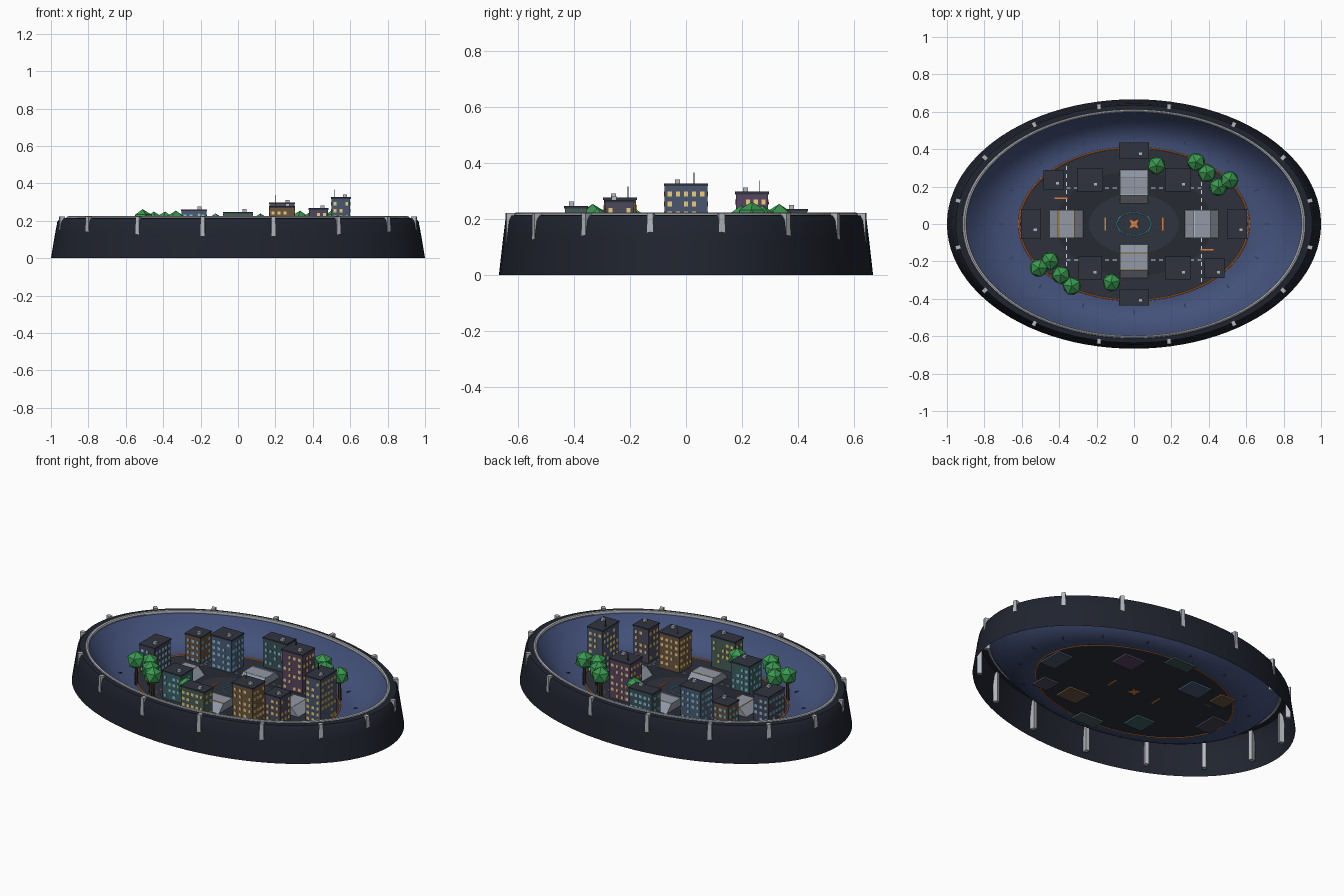
import bpy, bmesh, math, random
from mathutils import Matrix, Vector

if "Cube" in bpy.data.objects:
    bpy.data.objects.remove(bpy.data.objects["Cube"])

random.seed(4)
K = 2 / 3          # every oval is a circle squashed in y
FLOOR = 0.06


def mat(name, hexcode):
    m = bpy.data.materials.new(name)
    c = [int(hexcode[i:i + 2], 16) / 255 for i in (0, 2, 4)]
    m.diffuse_color = [((v + .055) / 1.055) ** 2.4 for v in c] + [1]
    m.use_nodes = True
    m.node_tree.nodes["Principled BSDF"].inputs["Base Color"].default_value = m.diffuse_color
    return m


WALL, BOWL = mat("wall_dark", "20242f"), mat("bowl_blue", "43517a")
DECK, ROAD, PLAZA = mat("deck", "2d313b"), mat("road", "272a33"), mat("plaza", "2f333d")
SILVER, RAMP = mat("silver", "b4b8be"), mat("ramp_grey", "9298a5")
ORANGE, CYAN, WHITE = mat("orange", "e0803c"), mat("cyan", "55bcd8"), mat("white", "dadde2")
YELLOW, WINBLUE, ROOF = mat("window_yellow", "f0cf78"), mat("window_blue", "84c4dc"), mat("roof", "30343f")
LEAF, BARK = mat("leaf", "3a9850"), mat("bark", "3c3028")
TICK, STRIPE = mat("tick", "2e3a5c"), mat("stripe", "c9a050")


def finish(name, bm, material, smooth=False):
    me = bpy.data.meshes.new(name)
    bm.to_mesh(me)
    bm.free()
    ob = bpy.data.objects.new(name, me)
    bpy.context.collection.objects.link(ob)
    me.materials.append(material)
    if smooth:
        bpy.context.view_layer.objects.active = ob
        ob.select_set(True)
        bpy.ops.object.shade_smooth_by_angle(angle=math.radians(40))
        ob.select_set(False)
    return ob


def oval(name, profile, material, closed=False, seg=96):
    """Sweep an (r, z) profile round an oval; r = 0 makes a filled disc."""
    bm = bmesh.new()
    rings = []
    for r, z in profile:
        n = 1 if r == 0 else seg
        rings.append([bm.verts.new((r * math.cos(math.tau * i / seg),
                                    K * r * math.sin(math.tau * i / seg), z)) for i in range(n)])
    pairs = list(zip(rings, rings[1:])) + ([(rings[-1], rings[0])] if closed else [])
    for a, b in pairs:
        for i in range(seg):
            j = (i + 1) % seg
            bm.faces.new([a[i], a[j], b[0]] if len(b) == 1 else [a[i], a[j], b[j], b[i]])
    return finish(name, bm, material, True)


def tube(name, r, z, t, material):
    oval(name, [(r + t * math.cos(math.tau * i / 8), z + t * math.sin(math.tau * i / 8))
                for i in range(8)], material, True)


def boxes(name, items, material):
    """items: (centre, size, turn about z)"""
    bm = bmesh.new()
    for c, s, a in items:
        bmesh.ops.create_cube(bm, size=1, matrix=Matrix.Translation(c) @ Matrix.Rotation(a, 4, 'Z')
                              @ Matrix.Diagonal((*s, 1)))
    return finish(name, bm, material)


def around(n, r, z, size, offset):
    out = []
    for i in range(n):
        t = math.tau * (i + offset) / n
        out.append(((r * math.cos(t), K * r * math.sin(t), z), size,
                    math.atan2(math.sin(t), K * math.cos(t))))
    return out


# Arena shell
oval("outer_wall", [(1, 0), (.99, .06), (.978, .13), (.966, .195), (.953, .212), (.91, .215)], WALL)
oval("bowl", [(.61 + .295 * t / 10, FLOOR + .153 * (t / 10) ** 2.5) for t in range(10, -1, -1)], BOWL)
tube("rim_rail", .907, .212, .012, SILVER)
boxes("wall_ribs", around(16, .959, .127, (.028, .022, .19), .5), SILVER)
boxes("bowl_ticks", around(16, .71, .071, (.022, .006, .008), 0), TICK)

# Floor and markings
oval("deck_floor", [(.615, FLOOR), (0, FLOOR)], DECK)
oval("ring_road", [(.42, FLOOR + .002), (.24, FLOOR + .002)], ROAD)
oval("plaza", [(.24, FLOOR + .001), (0, FLOOR + .001)], PLAZA)
tube("deck_edge_line", .613, .062, .006, ORANGE)
tube("centre_ring", .091, .065, .004, CYAN)

bm = bmesh.new()
star = [bm.verts.new(((.034 if i % 2 else .014) * math.cos(math.tau * i / 8),
                      (.034 if i % 2 else .014) * math.sin(math.tau * i / 8), .056)) for i in range(8)]
face = bm.faces.new(star)
top = bmesh.ops.extrude_face_region(bm, geom=[face])
bmesh.ops.translate(bm, verts=[v for v in top["geom"] if isinstance(v, bmesh.types.BMVert)], vec=(0, 0, .01))
bmesh.ops.recalc_face_normals(bm, faces=bm.faces)
finish("centre_star", bm, ORANGE)

dashes = []
for s in (-1, 1):
    dashes += [((-.35 + .7 * i / 17, s * .192, .063), (.022, .006, .005), 0) for i in range(18)]
    dashes += [((s * .36, -.3 + .6 * i / 14, .063), (.006, .022, .005), 0) for i in range(15)]
boxes("lane_dashes", dashes, WHITE)
boxes("stop_bars", [((s * .155, 0, .062), (.008, .07, .01), 0) for s in (-1, 1)]
      + [((s * .39, -s * .138, .063), (.07, .008, .006), 0) for s in (-1, 1)], ORANGE)

# Four flat-topped ramps
RT = .106
for name, x, y, turn in (("left", -.362, 0, 0), ("right", .362, 0, 0),
                         ("back", 0, .2, math.pi / 2), ("front", 0, -.2, math.pi / 2)):
    bm = bmesh.new()
    prof = [(-.09, .061), (.09, .061), (.045, RT), (-.045, RT)]
    a = [bm.verts.new((u, -.075, z)) for u, z in prof]
    b = [bm.verts.new((u, .075, z)) for u, z in prof]
    bm.faces.new(a)
    bm.faces.new(b[::-1])
    for i in range(4):
        bm.faces.new([a[i], b[i], b[(i + 1) % 4], a[(i + 1) % 4]])
    bmesh.ops.recalc_face_normals(bm, faces=bm.faces)
    place = Matrix.Translation((x, y, 0)) @ Matrix.Rotation(turn, 4, 'Z')
    bm.transform(place)
    finish(name + "_ramp", bm, RAMP)
    boxes(name + "_ramp_stripes", [(place @ Vector((s * .042, 0, RT)), (.005, .148, .004), turn)
                                   for s in (-1, 1)], STRIPE if name in ("left", "front") else WHITE)

# Buildings: x, y, width, depth, top, wall colour, window material, antenna
PLAN = [(0, .392, .155, .08, .232, "3d5257", WINBLUE, 0), (0, -.392, .155, .08, .243, "465e58", YELLOW, 0),
        (-.55, 0, .1, .152, .217, "454356", WINBLUE, 0), (.55, 0, .1, .152, .322, "4a566e", YELLOW, 1),
        (-.43, .237, .1, .1, .213, "67503f", WINBLUE, 0), (.43, -.237, .1, .1, .263, "4c4a5c", YELLOW, 0),
        (-.235, .235, .135, .115, .256, "4a5c76", WINBLUE, 0), (.235, .235, .135, .115, .293, "584562", YELLOW, 1),
        (-.235, -.235, .12, .115, .222, "3c6162", WINBLUE, 0), (.235, -.235, .135, .115, .273, "6c5640", YELLOW, 1)]
for n, (x, y, w, d, top, col, win, mast) in enumerate(PLAN, 1):
    tag = f"building_{n}"
    boxes(tag + "_body", [((x, y, (.05 + top) / 2), (w, d, top - .05), 0)], mat(tag + "_wall", col))
    boxes(tag + "_roof", [((x, y, top), (w + .006, d + .006, .009), 0)], ROOF)
    ax, ay = x + w * .22, y - d * .2
    boxes(tag + "_vent", [((ax, ay, top + .011), (.022, .018, .016), 0)], SILVER)
    if mast:
        boxes(tag + "_antenna", [((x - .035, y + .028, top + .022), (.003, .003, .044), 0)], ROOF)
    panes = []
    for i in range(int((top - .1) / .036) + 1):
        z = top - .032 - i * .036
        for s in (-1, 1):
            for length, along_x in ((w, True), (d, False)):
                cols = max(2, round(length / .032))
                for c in range(cols):
                    if random.random() < .2:
                        continue
                    u = length * ((c + .5) / cols - .5) * .95
                    panes.append(((x + u, y + s * d / 2, z), (.015, .004, .018), 0) if along_x
                                 else ((x + s * w / 2, y + u, z), (.004, .015, .018), 0))
    boxes(tag + "_windows", panes, win)

# Low-poly trees, repeated by half turn
for n, (x, y, z) in enumerate([(.12, .313, .185), (.332, .332, .2), (.39, .272, .195),
                               (.45, .197, .195), (.51, .235, .208)], 1):
    for side, s in (("back", 1), ("front", -1)):
        bm = bmesh.new()
        bmesh.ops.create_icosphere(bm, subdivisions=1, radius=.054,
                                   matrix=Matrix.Translation((s * x, s * y, z)) @ Matrix.Rotation(n * s, 4, 'Z'))
        finish(f"{side}_tree_{n}_leaves", bm, LEAF)
        bm = bmesh.new()
        bmesh.ops.create_cone(bm, cap_ends=True, segments=6, radius1=.01, radius2=.008, depth=z - .08,
                              matrix=Matrix.Translation((s * x, s * y, (z + .04) / 2)))
        finish(f"{side}_tree_{n}_trunk", bm, BARK)
